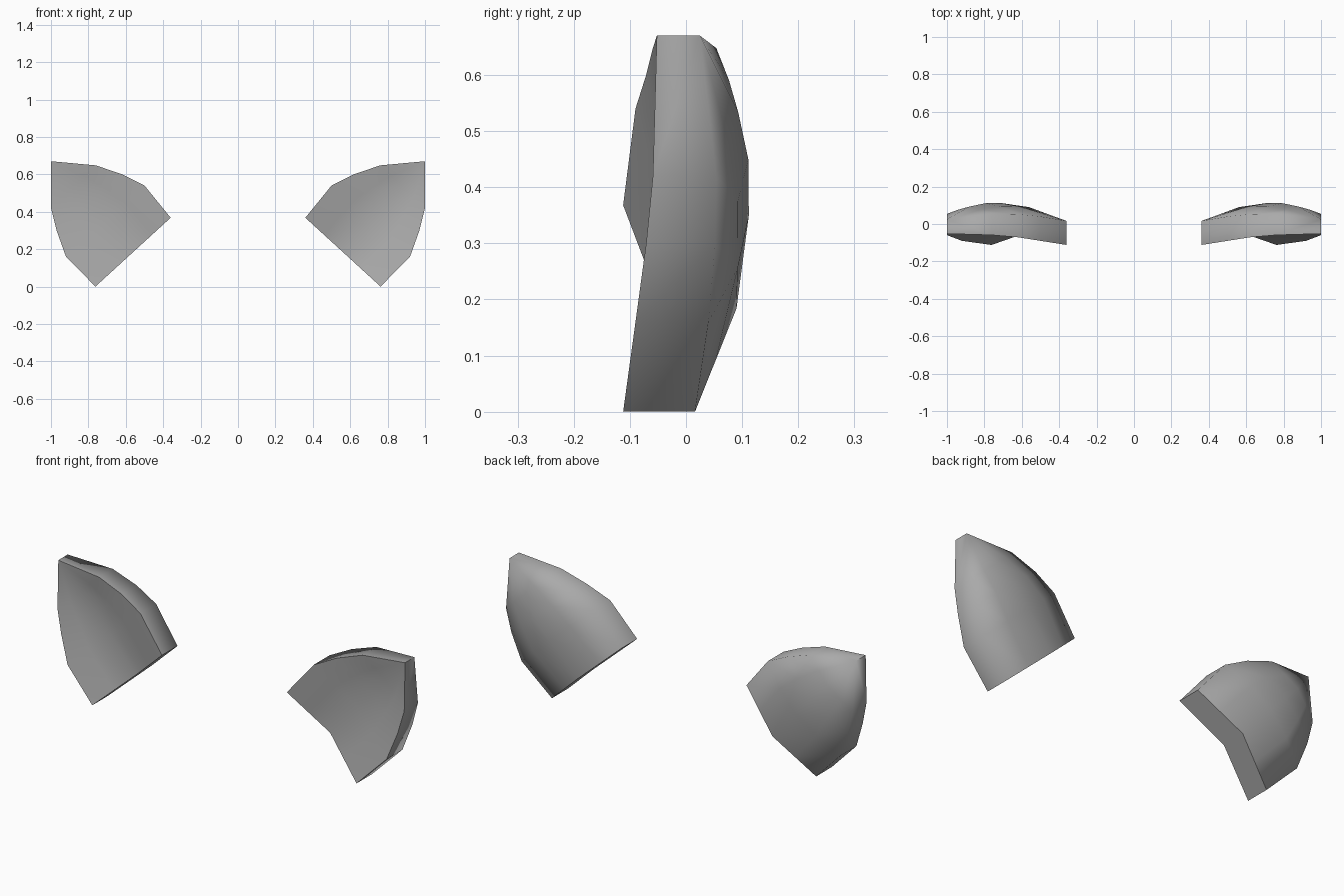
import bpy, bmesh, math
from mathutils import Vector

cube = bpy.data.objects.get("Cube")
if cube:
    bpy.data.objects.remove(cube, do_unlink=True)

grey = bpy.data.materials.new("plain grey")
grey.use_nodes = True
colour = (0.4, 0.4, 0.4, 1)
grey.diffuse_color = colour
bsdf = next(n for n in grey.node_tree.nodes if n.type == 'BSDF_PRINCIPLED')
bsdf.inputs["Base Color"].default_value = colour

# Stations from the straight cut to the pointed tip:
# inner (x, z), outer (x, z), front rim y, front middle y, back rim y, crown y, bulge
STATIONS = [
    ((0.36, 0.368), (0.762, 0.0), -0.112, -0.042, 0.016, 0.090, 0.0),
    ((0.50, 0.54), (0.92, 0.16), -0.090, -0.032, 0.040, 0.112, 0.016),
    ((0.62, 0.60), (0.97, 0.30), -0.071, -0.030, 0.052, 0.111, 0.011),
    ((0.76, 0.648), (1.0, 0.42), -0.059, -0.034, 0.054, 0.093, 0.003),
    ((1.0, 0.67), (1.0, 0.67), -0.052, -0.052, 0.025, 0.025, 0.0),
]


def row(station, side, back):
    """Five points across one surface, from inner rim to outer rim."""
    inner, outer, front_rim, front_mid, back_rim, crown, bulge = station
    rim, mid = (back_rim, crown) if back else (front_rim, front_mid)
    points = []
    for i in range(5):
        t = i / 4
        k = 1 - abs(2 * t - 1)
        y = rim + (mid - rim) * k + (bulge if back and i in (1, 3) else 0)
        x = inner[0] + (outer[0] - inner[0]) * t
        z = inner[1] + (outer[1] - inner[1]) * t
        points.append(Vector((side * x, y, z)))
    return points


def shell(name, side):
    bm = bmesh.new()
    front = [[bm.verts.new(p) for p in row(s, side, False)] for s in STATIONS]
    back = [[bm.verts.new(p) for p in row(s, side, True)] for s in STATIONS]
    # Hollow front and domed back
    for grid in (front, back):
        for a, b in zip(grid, grid[1:]):
            for i in range(4):
                bm.faces.new((a[i], a[i + 1], b[i + 1], b[i]))
    # Side walls
    for s in range(4):
        for i in (0, 4):
            bm.faces.new((front[s][i], front[s + 1][i], back[s + 1][i], back[s][i]))
    # Cut end
    for i in range(4):
        bm.faces.new((front[0][i], front[0][i + 1], back[0][i + 1], back[0][i]))
    # Close the tip
    bmesh.ops.remove_doubles(bm, verts=bm.verts[:], dist=0.0005)
    bmesh.ops.recalc_face_normals(bm, faces=bm.faces[:])
    mesh = bpy.data.meshes.new(name)
    bm.to_mesh(mesh)
    bm.free()
    mesh.materials.append(grey)
    obj = bpy.data.objects.new(name, mesh)
    bpy.context.collection.objects.link(obj)
    bpy.ops.object.select_all(action='DESELECT')
    obj.select_set(True)
    bpy.context.view_layer.objects.active = obj
    bpy.ops.object.shade_smooth_by_angle(angle=math.radians(77))


shell("left_shell", 1)
shell("right_shell", -1)
